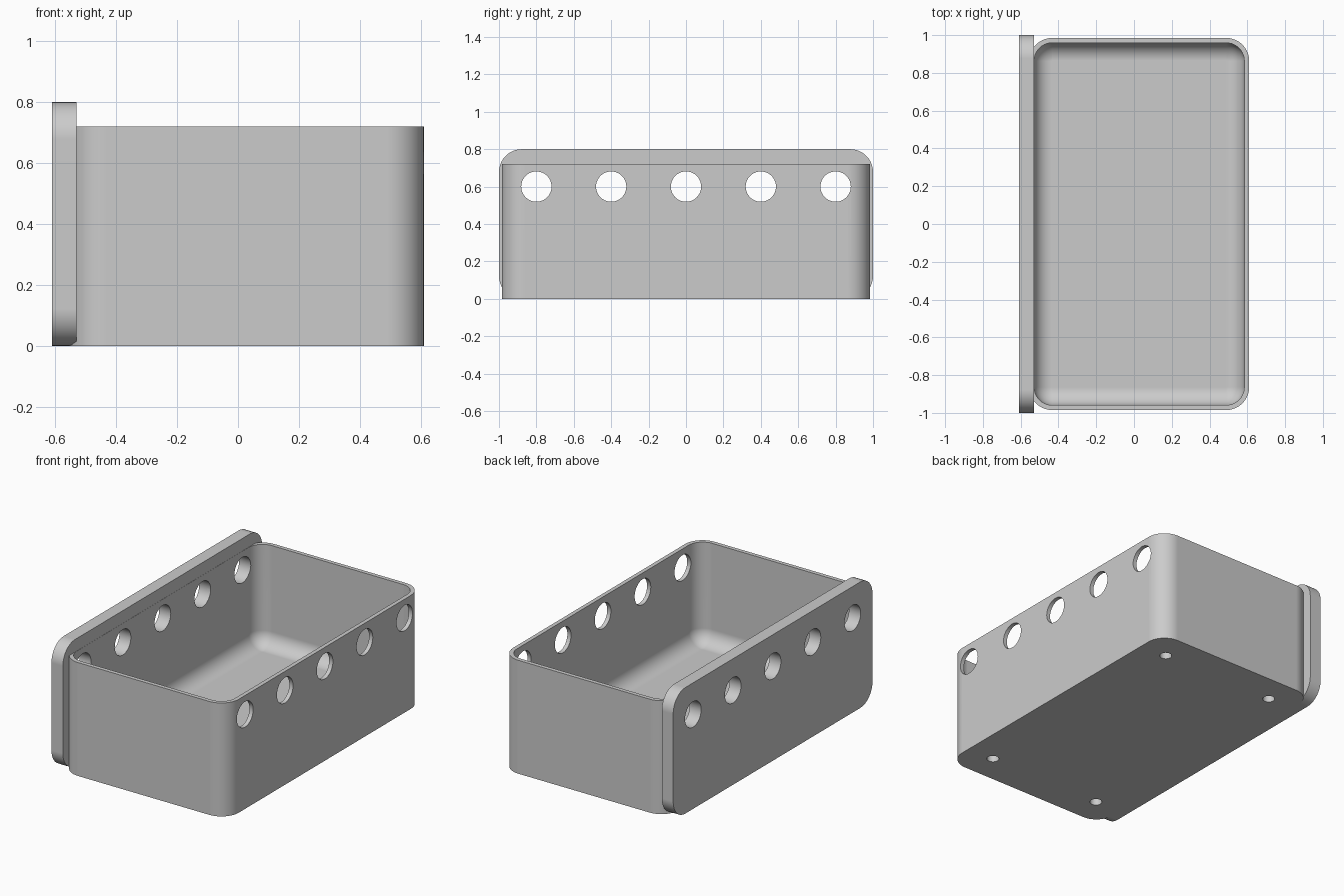
import bpy, bmesh, math
from mathutils import Matrix, Vector

cube = bpy.data.objects.get("Cube")
if cube:
    bpy.data.objects.remove(cube, do_unlink=True)

grey = bpy.data.materials.new("light grey plastic")
grey.use_nodes = True
colour = (0.6, 0.6, 0.6, 1)
grey.diffuse_color = colour
grey.node_tree.nodes["Principled BSDF"].inputs["Base Color"].default_value = colour


def rounded_rect(a0, a1, b0, b1, r, steps=10):
    """Counter-clockwise outline of a rectangle with rounded corners."""
    corners = [(a1 - r, b1 - r), (a0 + r, b1 - r), (a0 + r, b0 + r), (a1 - r, b0 + r)]
    pts = []
    for q, (ca, cb) in enumerate(corners):
        for i in range(steps + 1):
            t = math.pi / 2 * (q + i / steps)
            pts.append((ca + r * math.cos(t), cb + r * math.sin(t)))
    return pts


def loft(name, rings):
    """Skin a closed solid through rings of equal point count."""
    bm = bmesh.new()
    loops = [[bm.verts.new(p) for p in ring] for ring in rings]
    for lo, hi in zip(loops, loops[1:]):
        n = len(lo)
        for i in range(n):
            j = (i + 1) % n
            bm.faces.new((lo[i], lo[j], hi[j], hi[i]))
    bm.faces.new(list(reversed(loops[0])))
    bm.faces.new(loops[-1])
    bmesh.ops.recalc_face_normals(bm, faces=bm.faces)
    mesh = bpy.data.meshes.new(name)
    bm.to_mesh(mesh)
    bm.free()
    mesh.materials.append(grey)
    obj = bpy.data.objects.new(name, mesh)
    bpy.context.collection.objects.link(obj)
    return obj


def drill(name, spots, radius, depth, axis):
    """Cutter made of one cylinder per spot, along the axis."""
    bm = bmesh.new()
    turn = Vector((0, 0, 1)).rotation_difference(Vector(axis)).to_matrix().to_4x4()
    for spot in spots:
        bmesh.ops.create_cone(bm, cap_ends=True, segments=40, radius1=radius,
                              radius2=radius, depth=depth,
                              matrix=Matrix.Translation(spot) @ turn)
    mesh = bpy.data.meshes.new(name)
    bm.to_mesh(mesh)
    bm.free()
    mesh.materials.append(grey)
    obj = bpy.data.objects.new(name, mesh)
    bpy.context.collection.objects.link(obj)
    obj.hide_render = True
    return obj


def finish(obj, cutters):
    """Cut the holes, then smooth the curved faces."""
    bpy.ops.object.select_all(action='DESELECT')
    bpy.context.view_layer.objects.active = obj
    obj.select_set(True)
    for cutter in cutters:
        mod = obj.modifiers.new("holes", 'BOOLEAN')
        mod.operation = 'DIFFERENCE'
        mod.solver = 'EXACT'
        mod.object = cutter
        bpy.ops.object.modifier_apply(modifier=mod.name)
    bpy.ops.object.shade_smooth_by_angle(angle=math.radians(35))
    mod = obj.modifiers.new("flat walls", 'WEIGHTED_NORMAL')
    mod.keep_sharp = True
    bpy.ops.object.modifier_apply(modifier=mod.name)


# Open bin: outer wall, rim, inner wall and a filleted floor
LEFT, RIGHT, DEPTH, TOP = -0.555, 0.61, 0.985, 0.72
WALL, FLOOR, FILLET = 0.026, 0.08, 0.094


def bin_ring(inset, z):
    return [(x, y, z) for x, y in rounded_rect(LEFT + inset, RIGHT - inset,
            -DEPTH + inset, DEPTH - inset, 0.122 - inset)]


rings = [bin_ring(0, 0), bin_ring(0, TOP), bin_ring(WALL, TOP)]
for i in range(9):
    t = math.pi / 2 * i / 8
    rings.append(bin_ring(WALL + FILLET * (1 - math.cos(t)),
                          FLOOR + FILLET * (1 - math.sin(t))))
storage_bin = loft("storage_bin", rings)

# Mounting plate, taller and wider than the bin
outline = rounded_rect(-1, 1, 0, 0.8, 0.122)
mounting_plate = loft("mounting_plate",
                      [[(x, y, z) for y, z in outline] for x in (-0.61, -0.53)])

# Row of round holes through both long walls, and blind holes underneath
wall_holes = drill("wall_hole_cutter", [(0, 0.4 * i, 0.6) for i in range(-2, 3)],
                   0.081, 1.6, (1, 0, 0))
base_holes = drill("base_hole_cutter",
                   [(0.025 + sx * 0.4, sy * 0.8, 0) for sx in (-1, 1) for sy in (-1, 1)],
                   0.036, 0.1, (0, 0, 1))

finish(storage_bin, [wall_holes, base_holes])
finish(mounting_plate, [wall_holes])

for cutter in (wall_holes, base_holes):
    bpy.data.objects.remove(cutter, do_unlink=True)
